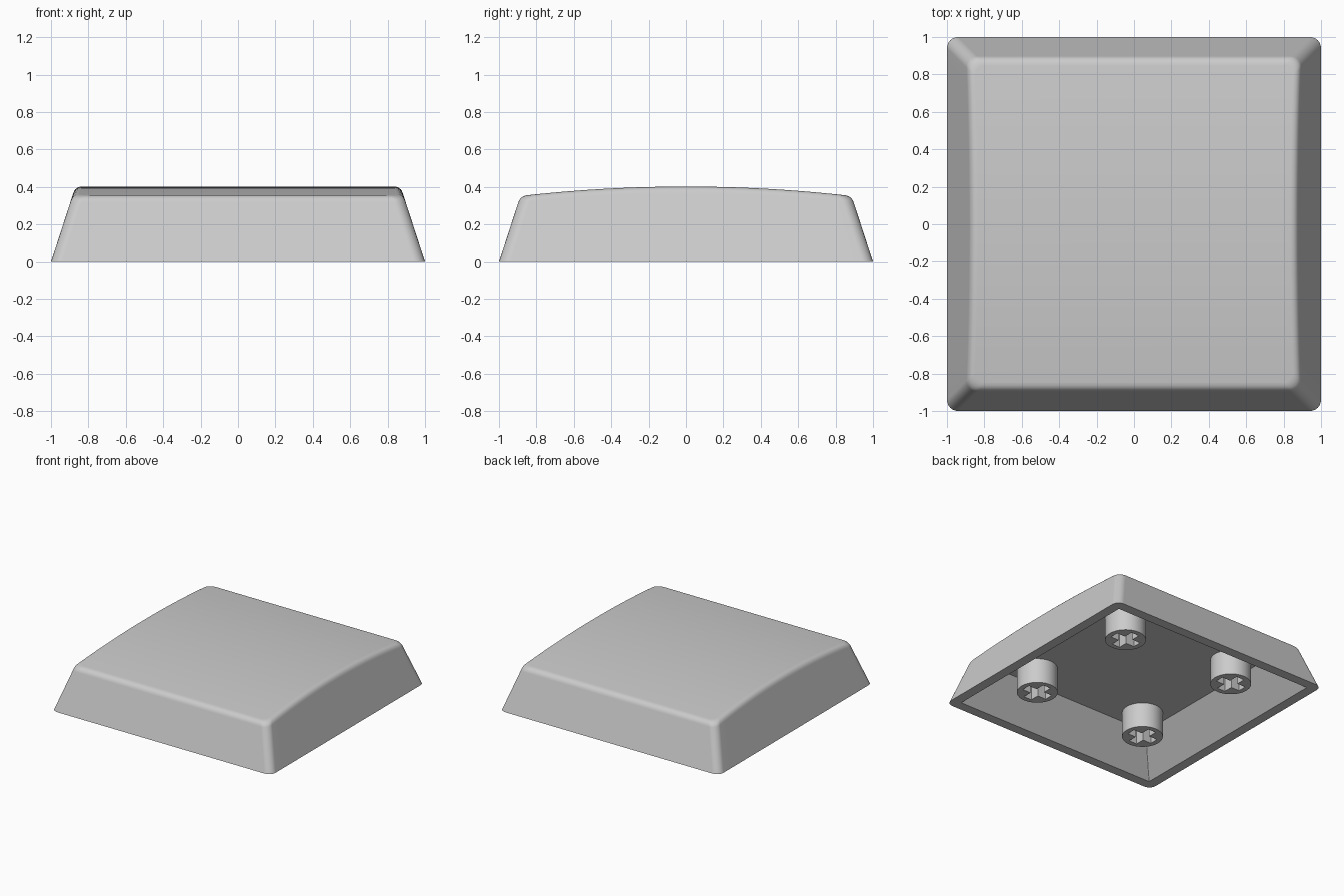
import bpy, bmesh, math

if "Cube" in bpy.data.objects:
    bpy.data.objects.remove(bpy.data.objects["Cube"])

SLOPE = 0.325           # inward lean of the side walls per unit height
CROWN_R = 7.77          # radius of the cylindrical top
TOP_Z = 0.402
RIM = 0.035             # size of the rounded top edge
CEILING_Z = 0.265

plastic = bpy.data.materials.new("light grey plastic")
plastic.diffuse_color = (0.6, 0.6, 0.6, 1)
plastic.use_nodes = True
plastic.node_tree.nodes["Principled BSDF"].inputs["Base Color"].default_value = plastic.diffuse_color


def crown(y):
    return TOP_Z - (CROWN_R - math.sqrt(CROWN_R ** 2 - y * y))


def half_outline(h, r, corner=6, side=24):
    """Right half of a rounded square, from front to back."""
    c = h - r
    arc = [math.radians(-90 + 90 * i / corner) for i in range(corner + 1)]
    pts = [(c + r * math.cos(a), -c + r * math.sin(a)) for a in arc]
    pts += [(h, -c + 2 * c * i / side) for i in range(1, side)]
    pts += [(x, -y) for x, y in reversed(pts[:corner + 1])]
    return pts


def ring(bm, pts):
    """Closed ring made of the half outline and its mirror image."""
    right = [bm.verts.new(p) for p in pts]
    left = [bm.verts.new((-x, y, z)) for x, y, z in reversed(pts)]
    return right + left


def bridge(bm, a, b):
    n = len(a)
    for i in range(n):
        j = (i + 1) % n
        bm.faces.new((a[i], a[j], b[j], b[i]))


def flat(h, r, z):
    return [(x, y, z) for x, y in half_outline(h, r)]


# Hollow cap shell
bm = bmesh.new()
base = flat(1, 0.06, 0)
count = len(base)


def wall(i, z, inset=0):
    x, y = half_outline(1 - SLOPE * z - inset, 0.06)[i]
    return x, y, z


edge_z = []
for i in range(count):
    z = 0.37
    for _ in range(5):
        z = crown(wall(i, z)[1])
    edge_z.append(z)

# rounded edge between the walls and the crowned top
rings = [ring(bm, base)]
STEPS = 6
for s in range(STEPS + 1):
    t = s / STEPS
    pts = []
    for i, z in enumerate(edge_z):
        a, b, c = wall(i, z - RIM), wall(i, z), wall(i, z, RIM)
        c = (c[0], c[1], crown(c[1]))
        pts.append(tuple((1 - t) ** 2 * a[k] + 2 * t * (1 - t) * b[k] + t * t * c[k]
                         for k in range(3)))
    rings.append(ring(bm, pts))
for a, b in zip(rings, rings[1:]):
    bridge(bm, a, b)

# crowned top as strips running across the cap
top = rings[-1]
for i in range(count - 1):
    bm.faces.new((top[i], top[i + 1], top[-2 - i], top[-1 - i]))

# bottom lip, sloped inner walls and flat ceiling
lip = ring(bm, flat(0.92, 0.004, 0))
ceiling = ring(bm, flat(0.71, 0.004, CEILING_Z))
bridge(bm, lip, rings[0])
bridge(bm, ceiling, lip)
bm.faces.new(ceiling)
bmesh.ops.recalc_face_normals(bm, faces=bm.faces)

mesh = bpy.data.meshes.new("cap_shell")
bm.to_mesh(mesh)
bm.free()
shell = bpy.data.objects.new("cap_shell", mesh)
bpy.context.collection.objects.link(shell)
mesh.materials.append(plastic)


def select(obj):
    bpy.ops.object.select_all(action='DESELECT')
    obj.select_set(True)
    bpy.context.view_layer.objects.active = obj


select(shell)
bpy.ops.object.shade_smooth_by_angle(angle=math.radians(30))
weighted = shell.modifiers.new("even_shading", 'WEIGHTED_NORMAL')
weighted.keep_sharp = True

# Round mounting stems with a cross-shaped socket
STEM_R, ARM, SLOT = 0.153, 0.112, 0.036
STEM_LOW, STEM_HIGH = 0.06, CEILING_Z + 0.002
circle = [(STEM_R * math.cos(math.tau * i / 48), STEM_R * math.sin(math.tau * i / 48))
          for i in range(48)]
cross = []
for q in range(4):
    c, s = round(math.cos(q * math.pi / 2)), round(math.sin(q * math.pi / 2))
    for x, y in ((ARM, -SLOT), (ARM, SLOT), (SLOT, SLOT)):
        cross.append((x * c - y * s, x * s + y * c))

for sx, x_name in ((-1, "left"), (1, "right")):
    for sy, y_name in ((-1, "front"), (1, "back")):
        name = f"stem_{y_name}_{x_name}"
        curve = bpy.data.curves.new(name, 'CURVE')
        curve.dimensions = '2D'
        curve.fill_mode = 'BOTH'
        curve.extrude = (STEM_HIGH - STEM_LOW) / 2
        for outline in (circle, cross):
            spline = curve.splines.new('POLY')
            spline.points.add(len(outline) - 1)
            for point, (x, y) in zip(spline.points, outline):
                point.co = (x, y, 0, 1)
            spline.use_cyclic_u = True
        curve.materials.append(plastic)
        stem = bpy.data.objects.new(name, curve)
        stem.location = (0.515 * sx, 0.515 * sy, (STEM_LOW + STEM_HIGH) / 2)
        bpy.context.collection.objects.link(stem)
        select(stem)
        bpy.ops.object.convert(target='MESH')
        bpy.ops.object.shade_smooth_by_angle(angle=math.radians(30))
